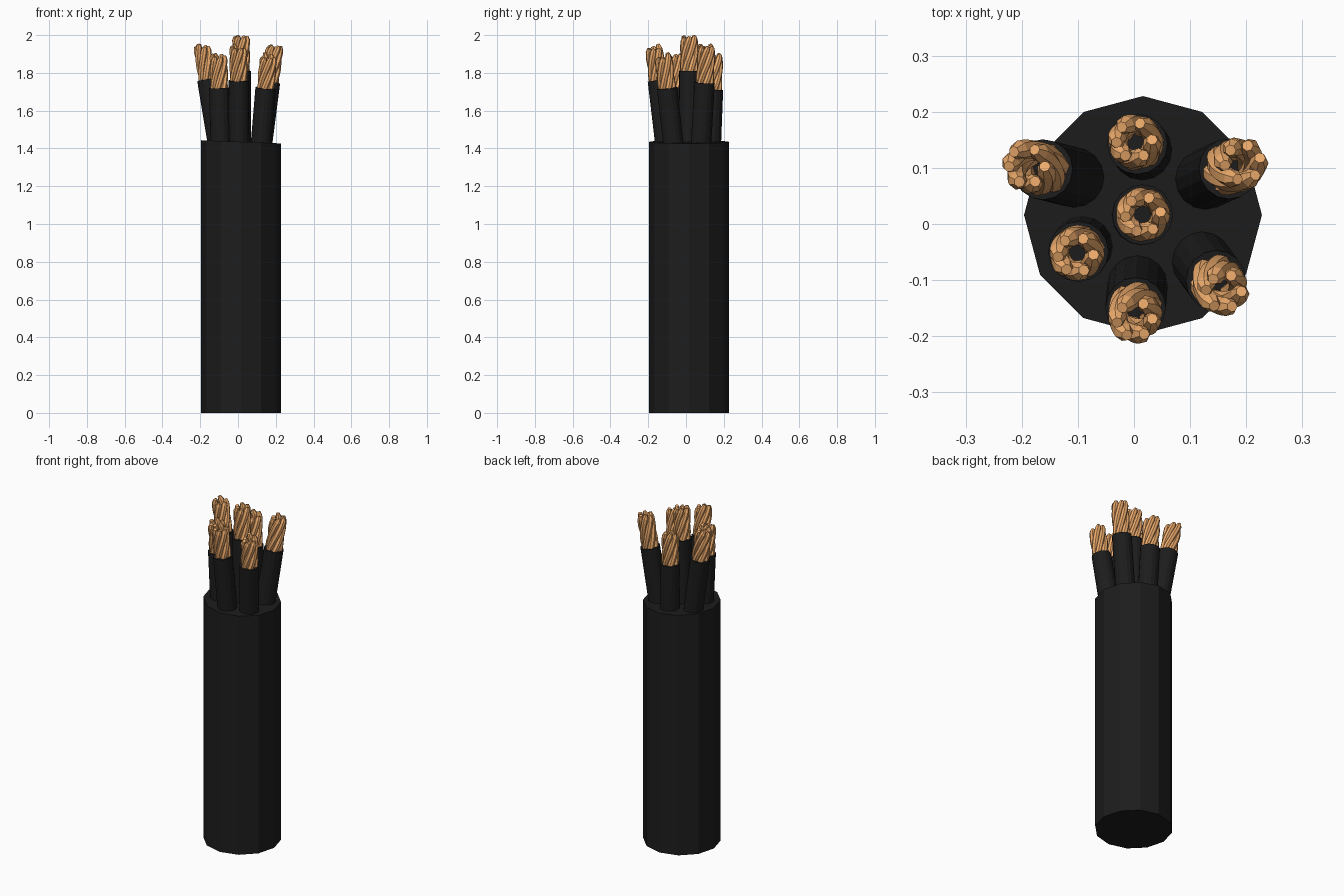
import bpy, bmesh, math, random
from mathutils import Vector

if "Cube" in bpy.data.objects:
    bpy.data.objects.remove(bpy.data.objects["Cube"])

random.seed(4)


def material(name, color):
    m = bpy.data.materials.new(name)
    m.diffuse_color = (*color, 1)
    m.use_nodes = True
    m.node_tree.nodes["Principled BSDF"].inputs["Base Color"].default_value = m.diffuse_color
    return m


BLACK = material("black_rubber", (0.012, 0.012, 0.012))
COPPER = material("copper", (0.85, 0.41, 0.15))


def add_tube(bm, path, radii, sides):
    """Sweep a regular polygon along a path and cap both ends."""
    rings = []
    for i, p in enumerate(path):
        t = (path[min(i + 1, len(path) - 1)] - path[max(i - 1, 0)]).normalized()
        u = (Vector((1, 0, 0)) - t * t.x).normalized()
        v = t.cross(u)
        rings.append([bm.verts.new(p + radii[i] * (u * math.cos(a) + v * math.sin(a)))
                      for a in (2 * math.pi * k / sides for k in range(sides))])
    for a, b in zip(rings, rings[1:]):
        for k in range(sides):
            n = (k + 1) % sides
            bm.faces.new((a[k], a[n], b[n], b[k]))
    bm.faces.new(rings[0][::-1])
    bm.faces.new(rings[-1])


def finish(bm, name, mat):
    bmesh.ops.recalc_face_normals(bm, faces=bm.faces)
    me = bpy.data.meshes.new(name)
    bm.to_mesh(me)
    bm.free()
    me.materials.append(mat)
    ob = bpy.data.objects.new(name, me)
    bpy.context.collection.objects.link(ob)
    return ob


# Outer jacket, twelve-sided with a slightly slanted cut
C = 0.016
bm = bmesh.new()
add_tube(bm, [Vector((C, C, 0)), Vector((C, C, 1.435))], [0.212, 0.212], 12)
for v in bm.verts:
    if v.co.z > 1:
        v.co.z -= 0.04 * (v.co.x - C)
finish(bm, "outer_jacket", BLACK)

# Wires: base xy at the jacket cut, tip xy, insulation top z, copper top z
WIRES = [
    ("center", (0.014, 0.016), (0.016, 0.017), 1.81, 2.00),
    ("back", (0.014, 0.132), (0.000, 0.150), 1.71, 1.905),
    ("back_right", (0.128, 0.080), (0.195, 0.110), 1.75, 1.95),
    ("front_right", (0.122, -0.068), (0.162, -0.122), 1.72, 1.91),
    ("front", (0.006, -0.110), (0.001, -0.172), 1.76, 1.955),
    ("front_left", (-0.092, -0.040), (-0.104, -0.055), 1.72, 1.905),
    ("back_left", (-0.107, 0.083), (-0.194, 0.105), 1.765, 1.955),
]
STRANDS, STEPS = 6, 10
for name, base, tip, z_ins, z_top in WIRES:
    b, t = Vector((*base, 1.43)), Vector((*tip, z_top))
    slope = (t - b) / (t.z - b.z)

    def at(z):
        return b + slope * (z - b.z)

    # Insulation sleeve
    bm = bmesh.new()
    add_tube(bm, [at(1.40), at(z_ins)], [0.054, 0.054], 16)
    ob = finish(bm, name + "_insulation", BLACK)

    # Twisted copper strands with rounded, uneven ends
    axis = slope.normalized()
    u = (Vector((1, 0, 0)) - axis * axis.x).normalized()
    w = axis.cross(u)
    z0 = z_ins - 0.02
    bm = bmesh.new()
    for s in range(STRANDS):
        end = z_top - 0.002 - (0 if s == 0 else random.uniform(0, 0.025))
        path, radii = [], []
        for i in range(STEPS + 1):
            f = i / STEPS
            z = z0 + (end - z0) * f
            a = 2 * math.pi * s / STRANDS + 11 * (z - z0)
            path.append(at(z) + 0.0315 * (u * math.cos(a) + w * math.sin(a)))
            radii.append(0.017)
        radii[-1] = 0.010
        add_tube(bm, path, radii, 7)
    # keep the highest point exactly at the stated height
    dz = z_top - max(v.co.z for v in bm.verts)
    bmesh.ops.translate(bm, verts=bm.verts, vec=(0, 0, dz))
    finish(bm, name + "_copper_strands", COPPER)
